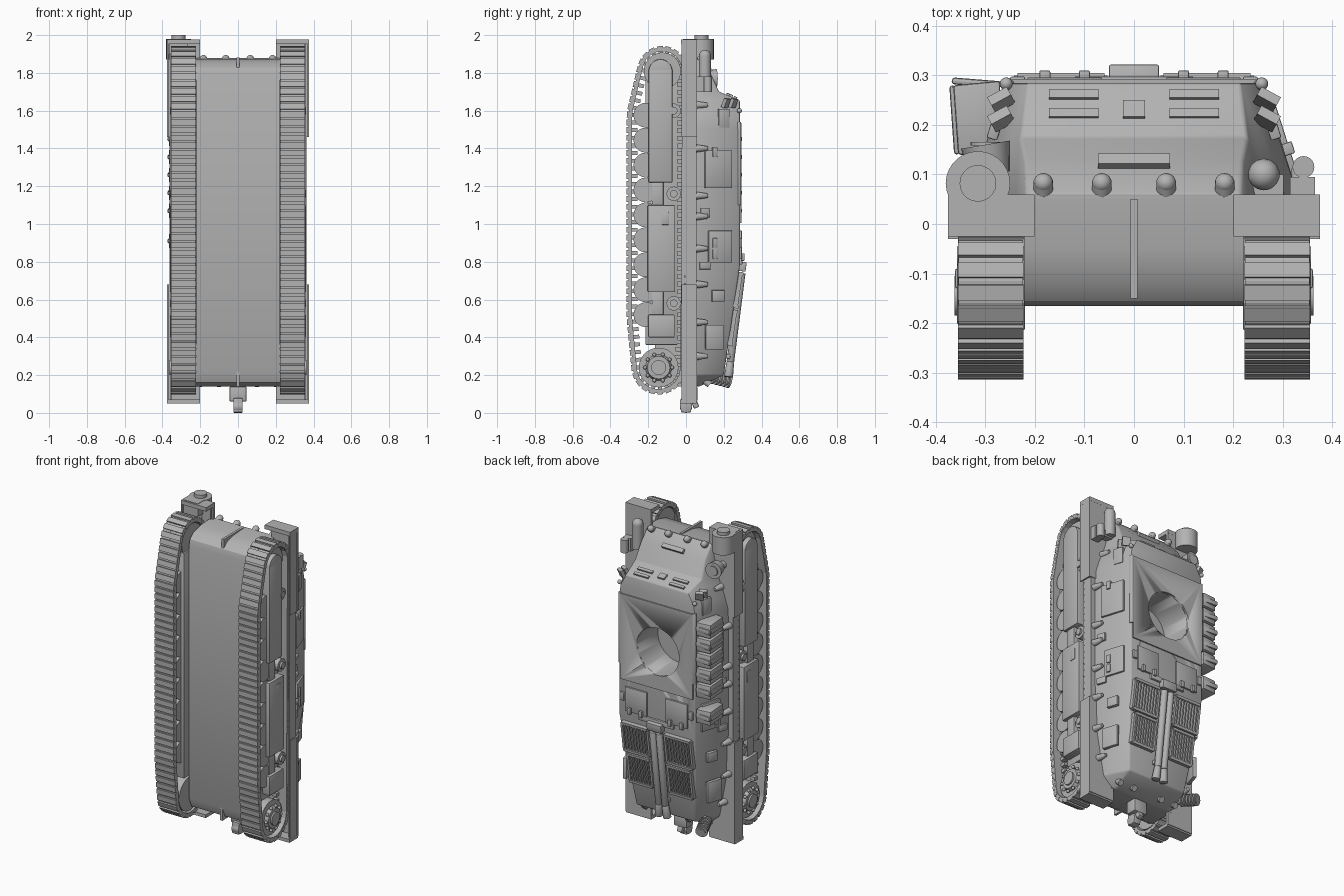
import bpy, bmesh, math
from mathutils import Vector, Matrix, Euler, geometry

if "Cube" in bpy.data.objects:
    bpy.data.objects.remove(bpy.data.objects["Cube"])

grey = bpy.data.materials.new("plain_grey")
grey.use_nodes = True
grey.diffuse_color = (0.45, 0.45, 0.45, 1)
grey.node_tree.nodes["Principled BSDF"].inputs["Base Color"].default_value = (0.45, 0.45, 0.45, 1)


def finish(name, bm, bevel=0.0):
    bmesh.ops.recalc_face_normals(bm, faces=bm.faces)
    me = bpy.data.meshes.new(name)
    bm.to_mesh(me)
    bm.free()
    me.materials.append(grey)
    ob = bpy.data.objects.new(name, me)
    bpy.context.collection.objects.link(ob)
    bpy.context.view_layer.objects.active = ob
    bpy.ops.object.select_all(action='DESELECT')
    ob.select_set(True)
    if bevel:
        mod = ob.modifiers.new("edge", 'BEVEL')
        mod.width, mod.segments, mod.limit_method = bevel, 2, 'ANGLE'
        bpy.ops.object.modifier_apply(modifier="edge")
    bpy.ops.object.shade_smooth_by_angle(angle=math.radians(32))
    return ob


def box(bm, c, s, rx=0.0, rz=0.0):
    m = Matrix.Translation(c) @ Euler((rx, 0, rz)).to_matrix().to_4x4() @ Matrix.Diagonal((*s, 1))
    bmesh.ops.create_cube(bm, size=1, matrix=m)


def rod(bm, a, b, r, r2=None, n=20):
    a, b = Vector(a), Vector(b)
    m = Matrix.Translation((a + b) / 2) @ (b - a).to_track_quat('Z', 'Y').to_matrix().to_4x4()
    bmesh.ops.create_cone(bm, cap_ends=True, segments=n, radius1=r, radius2=r if r2 is None else r2,
                          depth=(b - a).length, matrix=m)


def ball(bm, c, r):
    bmesh.ops.create_uvsphere(bm, u_segments=14, v_segments=8, radius=r, matrix=Matrix.Translation(c))


def loft(bm, rings):
    rows = [[bm.verts.new(p) for p in ring] for ring in rings]
    n = len(rows[0])
    for a, b in zip(rows, rows[1:]):
        for i in range(n):
            bm.faces.new((a[i], a[(i + 1) % n], b[(i + 1) % n], b[i]))
    bm.faces.new(rows[0])
    bm.faces.new(rows[-1][::-1])


# lower hull with rounded nose
bm = bmesh.new()
side = [(.06, .14), (-.1, .14), (-.14, .16), (-.165, .22), (-.165, 1.79), (-.155, 1.825),
        (-.12, 1.855), (-.05, 1.873), (.06, 1.88)]
loft(bm, [[(x, y, z) for y, z in side] for x in (-.222, .222)])
finish("lower_hull", bm)

# nose and tail ribs
bm = bmesh.new()
box(bm, (0, -.05, 1.84), (.015, .2, .085))
box(bm, (0, -.08, .19), (.015, .17, .1))
finish("hull_ribs", bm)

# upper hull: z, base half width, deck half width, deck height
bm = bmesh.new()
sections = [(.14, .22, .19, .07), (.2, .28, .2, .2), (.45, .325, .23, .237), (.78, .335, .26, .285),
            (1.5, .335, .26, .285), (1.58, .31, .255, .285), (1.655, .28, .215, .285),
            (1.70, .265, .23, .175), (1.8, .24, .22, .13), (1.88, .222, .215, .06)]
loft(bm, [[(-w, .045, z), (w, .045, z), (t, y, z), (-t, y, z)] for z, w, t, y in sections])
hull = finish("upper_hull", bm, .008)

# turret ring hole
bm = bmesh.new()
rod(bm, (-.01, .08, 1.24), (-.01, .4, 1.24), .147, n=48)
cutter = finish("ring_cutter", bm)
cutter.hide_render = True
deck = bmesh.new()
box(deck, (0, .286, 1.27), (.5, .014, .53))
plate = finish("deck_plate", deck)
for ob in (hull, plate):
    mod = ob.modifiers.new("ring", 'BOOLEAN')
    mod.operation, mod.object, mod.solver = 'DIFFERENCE', cutter, 'EXACT'
    bpy.context.view_layer.objects.active = ob
    bpy.ops.object.modifier_apply(modifier="ring")
bpy.data.objects.remove(cutter)

# track path around idler, sprocket and road wheels
circles = [(-.125, 1.81, .115), (-.145, .24, .125), (-.205, 1.58, .09), (-.195, .5, .1), (-.1, 1.0, .085)]
pts = [Vector((y + r * math.cos(k * math.pi / 32), z + r * math.sin(k * math.pi / 32)))
       for y, z, r in circles for k in range(64)]
path = [pts[i] for i in geometry.convex_hull_2d(pts)]
lengths = [(path[i - 1] - path[i]).length for i in range(len(path))]
links = 96
pitch = sum(lengths) / links


def along(d):
    d %= pitch * links
    for i, l in enumerate(lengths):
        if d <= l:
            return path[i - 1].lerp(path[i], d / l)
        d -= l
    return path[-1]


mid = Vector((-.13, 1.0))
for s, label in ((1, "left"), (-1, "right")):
    bm = bmesh.new()
    for i in range(links):
        p, q = along(i * pitch), along((i + 1) * pitch)
        c, t = (p + q) / 2, (q - p).normalized()
        inward = Vector((-t.y, t.x))
        if inward.dot(mid - c) < 0:
            inward = -inward
        ang = math.atan2(-t.x, t.y)
        box(bm, (s * .289, c.x, c.y), (.13, .02, pitch * 1.1), ang)
        o = c - inward * .008
        box(bm, (s * .289, o.x, o.y), (.132, .022, pitch * .76), ang)
        h = c + inward * .024
        box(bm, (s * .289, h.x, h.y), (.03, .03, pitch * .5), ang)
    finish(label + "_track", bm)

    # wheels, hubs and return rollers
    bm = bmesh.new()
    rod(bm, (s * .23, -.125, 1.81), (s * .325, -.125, 1.81), .098, n=28)
    rod(bm, (s * .23, -.145, .24), (s * .33, -.145, .24), .105, n=28)
    rod(bm, (s * .33, -.145, .24), (s * .352, -.145, .24), .07, .06)
    rod(bm, (s * .35, -.145, .24), (s * .362, -.145, .24), .04)
    for k in range(10):
        a = k * math.tau / 10
        ball(bm, (s * .345, -.145 + .072 * math.cos(a), .24 + .072 * math.sin(a)), .01)
    for k in range(9):
        z = .52 + k * .132
        rod(bm, (s * .24, -.212, z), (s * .335, -.212, z), .066)
    for z in (.58, 1.16, 1.6):
        rod(bm, (s * .23, -.065, z), (s * .345, -.065, z), .038)
        rod(bm, (s * .34, -.065, z), (s * .357, -.065, z), .02)
    finish(label + "_wheels", bm)

    # suspension armour
    bm = bmesh.new()
    box(bm, (s * .265, -.13, 1.06), (.09, .17, 1.4))
    box(bm, (s * .31, -.135, 1.52), (.09, .125, .6))
    rod(bm, (s * .265, -.135, 1.81), (s * .355, -.135, 1.81), .0625)
    box(bm, (s * .31, -.13, .87), (.095, .145, .46))
    box(bm, (s * .31, -.13, .46), (.095, .14, .12))
    for z in (.58, 1.16):
        box(bm, (s * .3, -.15, z), (.08, .06, .13))
    box(bm, (s * .357, -.11, 1.03), (.008, .04, .07))
    finish(label + "_suspension_armour", bm, .01)

    # fender with lips
    bm = bmesh.new()
    box(bm, (s * .287, .045, 1.01), (.15, .02, 1.9))
    box(bm, (s * .355, .025, 1.01), (.008, .06, 1.9))
    for z, d in ((1.71, .5), (.37, .62)):
        box(bm, (s * .288, .05, z), (.175, .018, d))
        box(bm, (s * .371, .015, z), (.008, .08, d))
    box(bm, (s * .288, .017, 1.965), (.175, .085, .025))
    box(bm, (s * .288, .012, .06), (.175, .085, .02))
    finish(label + "_fender", bm)

    # side panels and lifting studs
    tilt = s * math.atan(.319)
    bm = bmesh.new()
    for y, z, h, d in ((.17, 1.29, .15, .2), (.2, 1.56, .06, .1), (.1, 1.06, .05, .05), (.18, .88, .13, .17),
                       (.1, .78, .06, .04), (.17, .62, .07, .06), (.15, .4, .1, .13)):
        x = .335 - .319 * (y - .05) - max(0, .5 - z) * .06 - max(0, z - 1.5) * .15
        box(bm, (s * x, y, z), (.022, h, d), 0, tilt)
    for z in (1.38, .9, .84):
        box(bm, (s * .305, .15, z), (.035, .025, .05), 0, tilt)
    for z in (1.63, 1.4, 1.15, 1.04, .87, .68, .48, .3):
        x = .337 - max(0, z - 1.5) * .4 - max(0, .45 - z) * .18
        rod(bm, (s * x, .05, z), (s * (x - .008), .115, z), .022, .012, 10)
    rod(bm, (s * .253, .28, 1.1), (s * .253, .28, 1.54), .012)
    ball(bm, (s * .258, .283, 1.6), .013)
    finish(label + "_side_fittings", bm, .003)

    # engine deck grilles
    slope = -math.atan(.147)
    bm = bmesh.new()
    for z, x0, x1 in ((.65, .06, .235), (.45, .06, .215)):
        y, w, m = .2 + .147 * (z - .2), x1 - x0, s * (x0 + x1) / 2
        for dz in (-.088, .088):
            box(bm, (m, y + dz * .147 + .01, z + dz), (w, .03, .016), slope)
        for k in range(10):
            wide = .014 if k in (0, 9) else .008
            box(bm, (s * (x0 + w * k / 9), y + .006, z), (wide, .03, .18), slope)
    finish(label + "_engine_grille", bm)

    # deck hatches with hinges
    bm = bmesh.new()
    box(bm, (s * .14, .288, .89), (.15, .016, .15))
    for dx in (.1, .18):
        box(bm, (s * dx, .3, .825), (.022, .02, .04))
    box(bm, (s * .235, .285, .9), (.03, .025, .05))
    finish(label + "_deck_hatch", bm, .003)

    # vision slats on the front plate
    bm = bmesh.new()
    front = math.radians(-22)
    for y in (.222, .26):
        box(bm, (s * .122, y, 1.70 - .409 * (y - .175)), (.1, .018, .02), front)
        box(bm, (s * .268, y - .01, 1.64), (.045, .02, .05), front, -s * .5)
    for x in (.065, .183):
        rod(bm, (s * x, .06, 1.86), (s * x, .085, 1.875), .02)
        ball(bm, (s * x, .083, 1.875), .02)
    for x in (.1, .2):
        rod(bm, (s * x, .1, .17), (s * x, .125, .15), .018)
    finish(label + "_plate_details", bm)

# centre pieces of the glacis
bm = bmesh.new()
box(bm, (0, .124, 1.815), (.145, .026, .025), math.radians(-40))
box(bm, (0, .23, 1.68), (.045, .036, .018), math.radians(-22))
finish("glacis_plates", bm)

# exhaust pipes with cover
bm = bmesh.new()
for x in (-.022, .022):
    rod(bm, (x, .295, .74), (x, .235, .27), .02)
    rod(bm, (x, .235, .27), (x * 1.3, .225, .19), .02, .024)
box(bm, (0, .296, .775), (.1, .045, .05), slope)
box(bm, (0, .283, .8), (.24, .03, .03))
box(bm, (0, .22, .3), (.09, .03, .025), slope)
finish("exhaust_pipes", bm, .003)

# stowage bins on the right flank
bm = bmesh.new()
for z in (1.45, 1.355, 1.26, 1.165, 1.07, .91):
    loft(bm, [[(-.27, .13, z + dz), (-.355, .14, z + dz), (-.365, .28, z + dz), (-.27, .289, z + dz)]
              for dz in (-.042, .042)])
    box(bm, (-.318, .285, z), (.1, .014, .03), 0, -.08)
    box(bm, (-.362, .21, z), (.012, .14, .025), 0, .07)
finish("stowage_bins", bm, .008)

# horn housing and lamps on the front fenders
bm = bmesh.new()
rod(bm, (-.315, .082, 1.87), (-.315, .082, 1.98), .065, n=28)
rod(bm, (-.315, .082, 1.98), (-.315, .082, 2.0), .037)
box(bm, (-.315, .03, 1.94), (.1, .09, .08))
rod(bm, (-.297, .05, 1.77), (-.297, .13, 1.77), .022)
rod(bm, (-.29, .1, 1.77), (-.3, .16, 1.77), .04, .05)
rod(bm, (-.3, .158, 1.77), (-.3, .166, 1.77), .03)
finish("right_headlamp", bm)
bm = bmesh.new()
rod(bm, (.262, .1, 1.74), (.262, .1, 1.89), .032)
ball(bm, (.262, .1, 1.89), .032)
box(bm, (.262, .07, 1.75), (.08, .06, .04))
box(bm, (.34, .07, 1.74), (.05, .05, .08))
rod(bm, (.342, .115, 1.7), (.342, .115, 1.78), .022)
finish("left_headlamp", bm)

# rear smoke canister with ribs
bm = bmesh.new()
a, b = Vector((-.22, .1, .2)), Vector((-.27, .235, .165))
rod(bm, a, b, .022)
for k in range(5):
    p = a.lerp(b, .3 + k * .15)
    rod(bm, p, p + (b - a) * .07, .036)
finish("rear_canister", bm)

# tow hook
bm = bmesh.new()
box(bm, (0, .025, .1), (.09, .07, .08))
box(bm, (0, 0, .04), (.05, .055, .075))
rod(bm, (-.025, 0, .033), (.025, 0, .033), .033)
box(bm, (0, .045, .055), (.035, .03, .06), .4)
finish("tow_hook", bm, .006)
